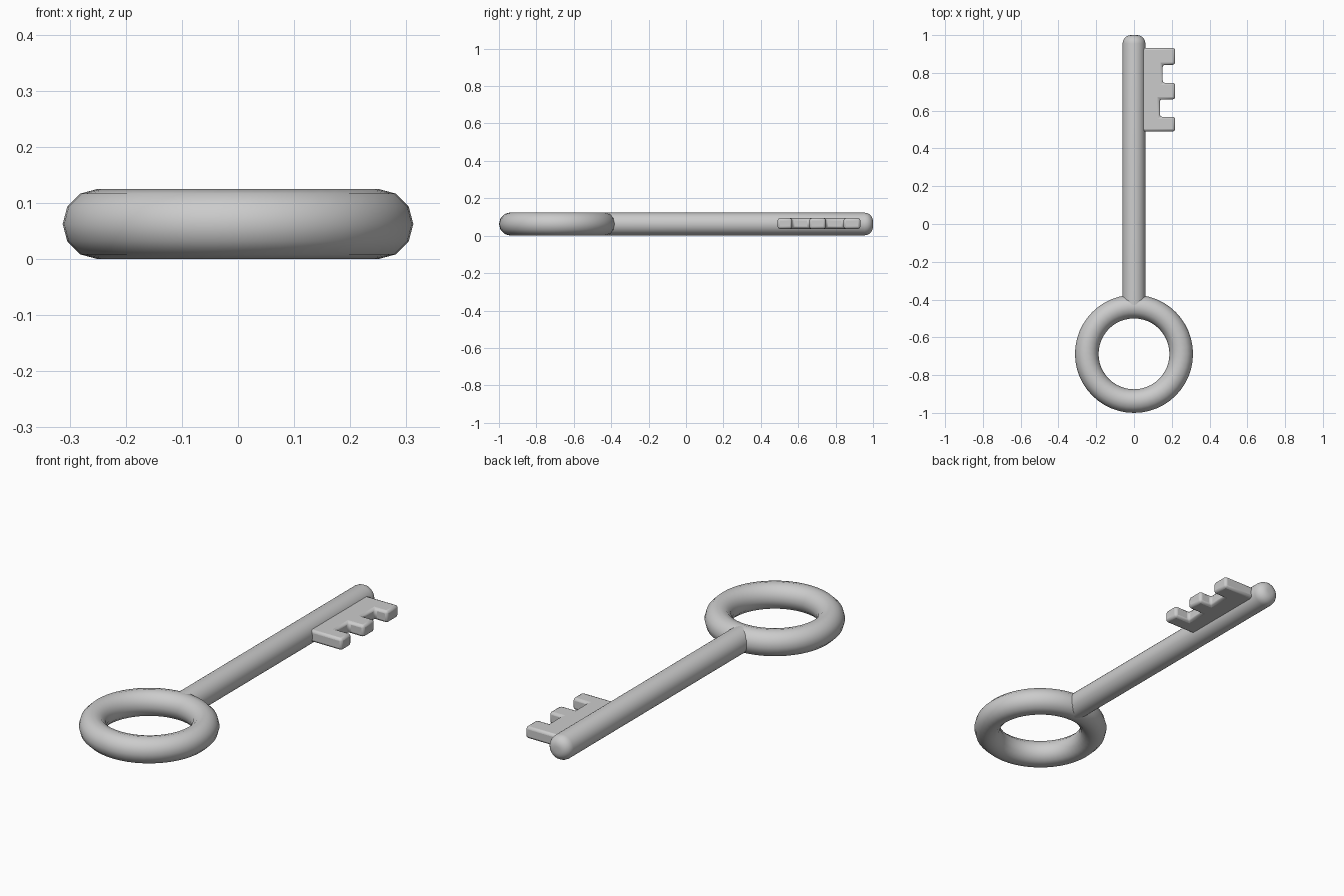
import bpy, bmesh, math
from mathutils import Vector

if "Cube" in bpy.data.objects:
    bpy.data.objects.remove(bpy.data.objects["Cube"])

R = 0.0625          # tube radius, also the height of the centre line


def make_object(name, bm):
    bmesh.ops.recalc_face_normals(bm, faces=bm.faces)
    mesh = bpy.data.meshes.new(name)
    bm.to_mesh(mesh)
    bm.free()
    obj = bpy.data.objects.new(name, mesh)
    bpy.context.collection.objects.link(obj)
    return obj


def smooth(obj, degrees):
    bpy.ops.object.select_all(action='DESELECT')
    obj.select_set(True)
    bpy.context.view_layer.objects.active = obj
    bpy.ops.object.shade_smooth_by_angle(angle=math.radians(degrees))


# Ring handle
bpy.ops.mesh.primitive_torus_add(location=(0, -0.6875, R), major_radius=0.25,
                                 minor_radius=R, major_segments=48, minor_segments=12)
ring = bpy.context.object
ring.name = "ring_handle"
smooth(ring, 60)

# Shaft: a profile of (radius, y) spun around the y axis, with a rounded tip
r, tip = 0.0605, 0.045
profile = [(0, -0.43), (r, -0.43)]
for i in range(6):
    a = math.radians(90 * i / 5)
    profile.append((r - tip + tip * math.cos(a), 1 - tip + tip * math.sin(a)))
profile.append((0, 1))
bm = bmesh.new()
verts = [bm.verts.new((x, y, R)) for x, y in profile]
edges = [bm.edges.new(pair) for pair in zip(verts, verts[1:])]
bmesh.ops.spin(bm, geom=verts + edges, cent=(0, 0, R), axis=(0, 1, 0),
               angle=math.tau, steps=32)
bmesh.ops.remove_doubles(bm, verts=bm.verts, dist=1e-4)
smooth(make_object("shaft", bm), 40)

# Bit: toothed outline, extruded and bevelled
outer, bottom, top = 0.218, 0.036, 0.094
outline = [(0.03, 0.49), (outer, 0.49),
           (outer, 0.567), (0.137, 0.567), (0.137, 0.66), (outer, 0.66),
           (outer, 0.747), (0.152, 0.747), (0.152, 0.843), (outer, 0.843),
           (outer, 0.932), (0.03, 0.932)]
bm = bmesh.new()
face = bm.faces.new([bm.verts.new((x, y, bottom)) for x, y in outline])
raised = bmesh.ops.extrude_face_region(bm, geom=[face], use_keep_orig=True)["geom"]
bmesh.ops.translate(bm, vec=Vector((0, 0, top - bottom)),
                    verts=[v for v in raised if isinstance(v, bmesh.types.BMVert)])
bit = make_object("key_bit", bm)
bevel = bit.modifiers.new("edge_bevel", 'BEVEL')
bevel.width = 0.012
bevel.segments = 2
smooth(bit, 20)
